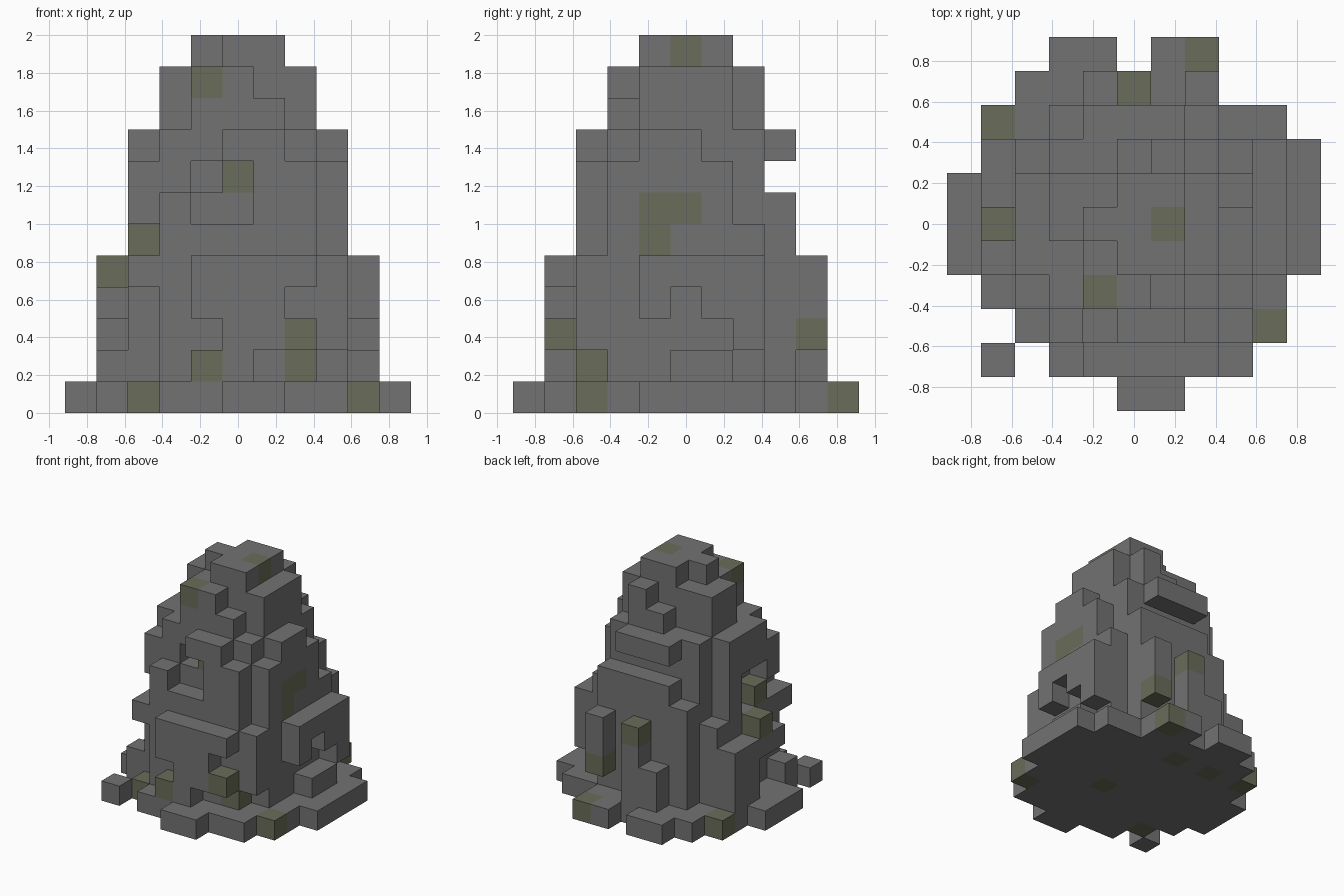
import bpy
import bmesh
from mathutils import Vector

UNIT = 1 / 6          # edge length of one block
blocks = set()
moss = set()

cube = bpy.data.objects.get("Cube")
if cube:
    bpy.data.objects.remove(cube, do_unlink=True)


def span(value):
    """A single index or an inclusive (first, last) pair."""
    first, last = value if isinstance(value, tuple) else (value, value)
    return range(first, last + 1)


def cells(x, y, z):
    return {(i, j, k) for i in span(x) for j in span(y) for k in span(z)}


def add(x, y, z):
    blocks.update(cells(x, y, z))


def carve(x, y, z):
    blocks.difference_update(cells(x, y, z))


def add_moss(x, y, z):
    add(x, y, z)
    moss.update(cells(x, y, z))


def add_disc(radius_squared, z):
    for i, j, k in cells((-5, 5), (-5, 5), z):
        if i * i + j * j <= radius_squared:
            blocks.add((i, j, k))


def make_material(name, colour):
    mat = bpy.data.materials.new(name)
    mat.use_nodes = True
    mat.diffuse_color = (*colour, 1)
    bsdf = next(n for n in mat.node_tree.nodes if n.type == 'BSDF_PRINCIPLED')
    bsdf.inputs["Base Color"].default_value = (*colour, 1)
    bsdf.inputs["Roughness"].default_value = 0.9
    return mat


# Ground slab with a ragged outline
add(x=(-4, 4), y=(-2, 3), z=0)
add(x=(-5, 5), y=(-1, 1), z=0)
add(x=5, y=2, z=0)
add(x=(-3, 2), y=4, z=0)
add(x=(-2, -1), y=5, z=0)
add(x=(1, 2), y=5, z=0)
add(x=(-3, 4), y=-3, z=0)
add(x=(-2, 3), y=-4, z=0)
add(x=(0, 1), y=-5, z=0)
add(x=-4, y=-4, z=0)

# Lower tier: core, then ledges on each side
add_disc(14, z=(1, 4))
add(x=(-1, 2), y=-4, z=4)
add(x=(-1, 1), y=-4, z=3)
add(x=(0, 1), y=-4, z=2)
add(x=0, y=-4, z=1)
add(x=3, y=-3, z=(2, 4))
add(x=-3, y=-3, z=4)
add(x=4, y=(-1, 2), z=4)
add(x=4, y=-1, z=3)
add(x=4, y=(1, 2), z=3)
add(x=4, y=2, z=2)
add(x=4, y=(0, 1), z=1)
add(x=-4, y=(-1, 2), z=3)
add(x=-4, y=(1, 2), z=(1, 2))
add(x=-4, y=-2, z=1)
add(x=0, y=4, z=(1, 3))
add(x=-1, y=4, z=(1, 2))
add(x=2, y=4, z=(3, 4))

# Middle tier
add_disc(8, z=(5, 8))
carve(x=-1, y=-2, z=7)
add(x=(1, 2), y=-3, z=(5, 7))
add(x=(0, 1), y=-3, z=8)
add(x=(-2, 0), y=-3, z=5)
add(x=-2, y=-3, z=6)
add(x=3, y=-2, z=(5, 7))
add(x=3, y=(-1, 0), z=(7, 8))
add(x=3, y=0, z=5)
add(x=3, y=1, z=(5, 7))
add(x=3, y=2, z=5)
add(x=-3, y=-2, z=(6, 7))
add(x=-3, y=(-1, 1), z=(7, 8))
add(x=-3, y=1, z=(5, 6))
add(x=(-1, 2), y=3, z=(5, 6))
add(x=-2, y=3, z=5)
add(x=(-1, 1), y=3, z=8)

# Upper tier
add(x=(-1, 1), y=(-1, 1), z=(9, 10))
add(x=2, y=(-1, 1), z=(9, 10))
add(x=-2, y=(0, 1), z=(9, 10))
add(x=(-1, 0), y=-2, z=(9, 10))
add(x=1, y=-2, z=9)
add(x=(0, 1), y=2, z=9)
add(x=1, y=2, z=10)

# Summit
add(x=(0, 1), y=(-1, 1), z=11)
add(x=-1, y=0, z=11)

# Mossy blocks
add_moss(x=1, y=0, z=11)
add_moss(x=-1, y=-2, z=10)
add_moss(x=0, y=-2, z=7)
add_moss(x=3, y=-1, z=(5, 6))
add_moss(x=3, y=0, z=6)
add_moss(x=-3, y=-1, z=5)
add_moss(x=-4, y=0, z=4)
add_moss(x=0, y=4, z=4)
add_moss(x=2, y=4, z=2)
add_moss(x=2, y=-4, z=2)
add_moss(x=2, y=-3, z=1)
add_moss(x=-1, y=-4, z=1)
add_moss(x=4, y=-3, z=0)
add_moss(x=2, y=5, z=0)
add_moss(x=-4, y=3, z=0)
add_moss(x=1, y=-1, z=0)
add_moss(x=-3, y=-3, z=0)
add_moss(x=0, y=3, z=0)
add_moss(x=-2, y=3, z=0)

# Skin: one quad wherever a block meets open air
bm = bmesh.new()
axes = [Vector((1, 0, 0)), Vector((0, 1, 0)), Vector((0, 0, 1))]
for cell in sorted(blocks):
    centre = Vector(cell) + axes[2] / 2
    for a in range(3):
        for sign in (1, -1):
            normal = axes[a] * sign
            if tuple(int(c) for c in Vector(cell) + normal) in blocks:
                continue
            u = axes[(a + 1) % 3] / 2
            v = axes[(a + 2) % 3] / 2 * sign
            middle = centre + normal / 2
            corners = (middle - u - v, middle + u - v, middle + u + v, middle - u + v)
            face = bm.faces.new([bm.verts.new(c * UNIT) for c in corners])
            face.material_index = int(cell in moss)
bmesh.ops.remove_doubles(bm, verts=bm.verts, dist=UNIT / 100)

mesh = bpy.data.meshes.new("rock_mound")
bm.to_mesh(mesh)
bm.free()
mesh.materials.append(make_material("stone grey", (0.17, 0.17, 0.17)))
mesh.materials.append(make_material("moss olive", (0.142, 0.152, 0.1)))
rock = bpy.data.objects.new("rock_mound", mesh)
bpy.context.collection.objects.link(rock)
